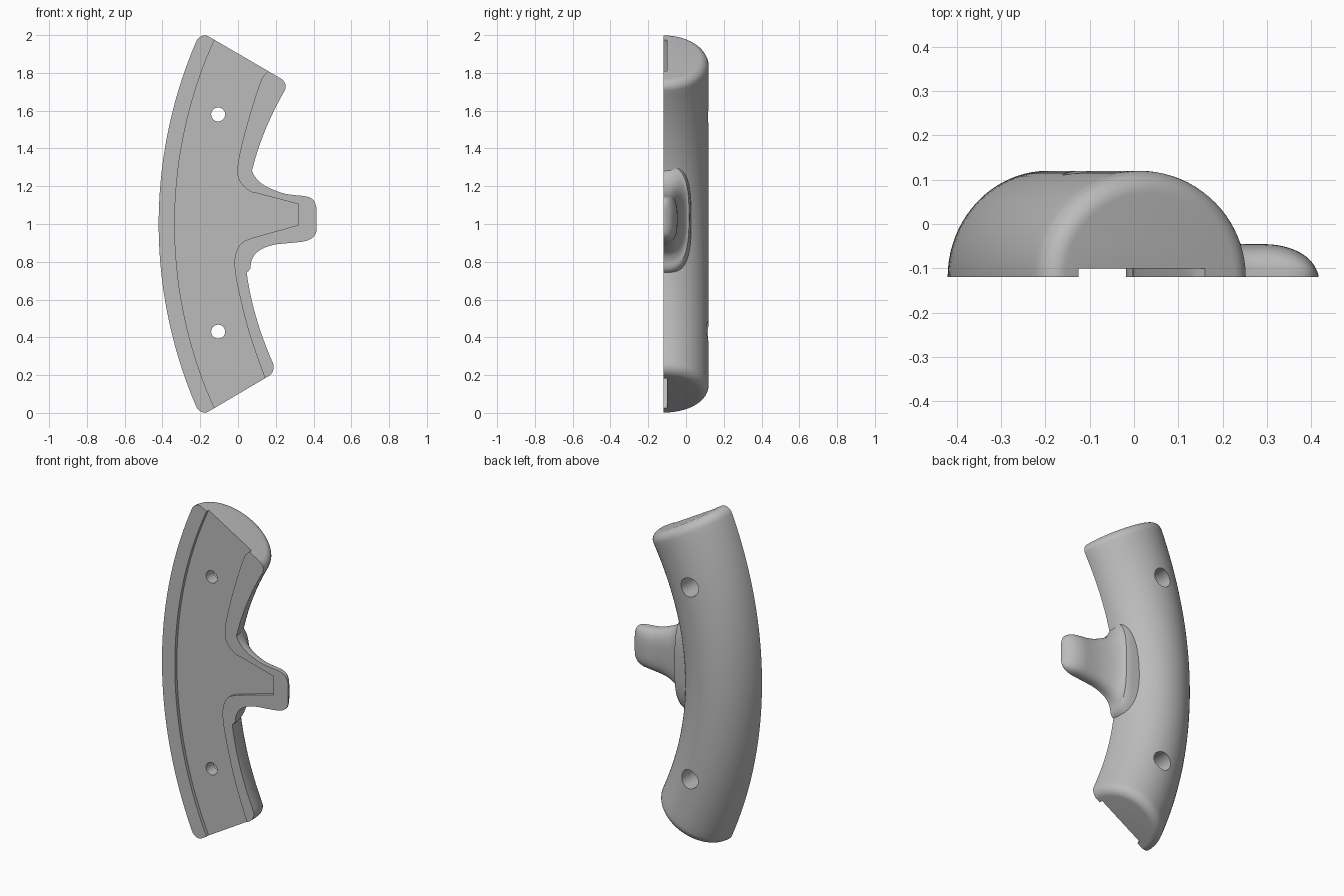
import bpy, bmesh, math
from mathutils import Vector

FRONT = -0.12            # flat mating face
ARC_X, ARC_Z = 2.03, 1.0  # centre of the long outer curve

if "Cube" in bpy.data.objects:
    bpy.data.objects.remove(bpy.data.objects["Cube"])

grey = bpy.data.materials.new("plain grey")
grey.use_nodes = True
colour = (0.5, 0.5, 0.5, 1)
grey.diffuse_color = colour
grey.node_tree.nodes["Principled BSDF"].inputs["Base Color"].default_value = colour


def make_object(name, bm):
    bmesh.ops.recalc_face_normals(bm, faces=bm.faces)
    mesh = bpy.data.meshes.new(name)
    bm.to_mesh(mesh)
    bm.free()
    mesh.materials.append(grey)
    obj = bpy.data.objects.new(name, mesh)
    bpy.context.collection.objects.link(obj)
    return obj


def smooth_path(points, steps=5):
    """Catmull-Rom curve through points of any dimension."""
    pts = [Vector(p) for p in points]
    pts = [pts[0] * 2 - pts[1]] + pts + [pts[-1] * 2 - pts[-2]]
    out = []
    for a, b, c, d in zip(pts, pts[1:], pts[2:], pts[3:]):
        for i in range(steps):
            t = i / steps
            out.append(0.5 * (2 * b + (c - a) * t + (2 * a - 5 * b + 4 * c - d) * t * t
                              + (3 * b - a - 3 * c + d) * t ** 3))
    return out + [pts[-2]]


def loft(name, rows, power, n=32):
    """Skin half-oval sections; each row is (start xz, end xz, height)."""
    bm = bmesh.new()
    rings = []
    for a, b, h in rows:
        ring = []
        for i in range(n + 1):
            ang = math.pi * i / n
            c, s = math.cos(ang), max(math.sin(ang), 0)
            c = math.copysign(abs(c) ** (2 / power), c)
            s = 0 if i in (0, n) else s ** (2 / power)
            p = a.lerp(b, (1 - c) / 2)
            ring.append(bm.verts.new((p.x, FRONT + h * s, p.y)))
        rings.append(ring)
    for r, q in zip(rings, rings[1:]):
        for i in range(n + 1):
            j = (i + 1) % (n + 1)
            bm.faces.new((r[i], r[j], q[j], q[i]))
    bm.faces.new(rings[0])
    bm.faces.new(rings[-1])
    return make_object(name, bm)


def prism(name, outline, y0, y1):
    bm = bmesh.new()
    face = bm.faces.new([bm.verts.new((x, y0, z)) for x, z in outline])
    ext = bmesh.ops.extrude_face_region(bm, geom=[face])["geom"]
    bmesh.ops.translate(bm, vec=(0, y1 - y0, 0),
                        verts=[v for v in ext if isinstance(v, bmesh.types.BMVert)])
    return make_object(name, bm)


def combine(target, tool, operation):
    mod = target.modifiers.new(operation.lower(), "BOOLEAN")
    mod.operation, mod.solver, mod.object = operation, "EXACT", tool
    tool.hide_render = True
    bpy.context.view_layer.objects.active = target
    bpy.ops.object.modifier_apply(modifier=mod.name)
    bpy.data.objects.remove(tool)


# Curved grip: half-oval sections between outer arc and inner edge, rounded ends
def grip_row(t, shrink):
    ang = math.asin(1.018 / 2.45) * (2 * t - 1)
    outer = Vector((ARC_X - 2.45 * math.cos(ang), ARC_Z + 2.45 * math.sin(ang)))
    low, mid, high = Vector((0.205, 0.22)), Vector((-0.17, 1.02)), Vector((0.27, 1.745))
    inner = low * (1 - t) ** 2 + mid * 2 * t * (1 - t) + high * t * t
    side = (inner - outer).normalized() * shrink
    return outer + side, inner - side, 0.24 - shrink


R = 0.05
ends = []
for i in range(9):
    ang = math.pi / 2 * i / 8
    ends.append((R * (1 - math.cos(ang)) / 1.8, R * (1 - math.sin(ang))))
rows = [grip_row(t, s) for t, s in ends]
t0 = ends[-1][0]
rows += [grip_row(t0 + (1 - 2 * t0) * i / 48, 0) for i in range(1, 48)]
rows += [grip_row(1 - t, s) for t, s in reversed(ends)]
grip = loft("handle_grip", rows, 2, 40)

# Side tab flaring into the grip: x, lower z, upper z, height
stations = [(-.04, .70, 1.36, .15), (.055, .75, 1.32, .14), (.07, .80, 1.29, .125),
            (.09, .84, 1.25, .11), (.13, .87, 1.21, .093), (.19, .89, 1.18, .08),
            (.25, .897, 1.16, .075), (.31, .903, 1.152, .074), (.35, .908, 1.148, .066),
            (.38, .918, 1.14, .052), (.40, .932, 1.125, .035), (.412, .95, 1.10, .015),
            (.416, .965, 1.08, .003)]
tab = loft("side_tab", [(Vector((x, lo)), Vector((x, hi)), h)
                        for x, lo, hi, h in smooth_path(stations, 3)], 3)
combine(grip, tab, "UNION")

# Shallow recess in the flat face, open at both ends
outline = []
for i in range(41):
    ang = math.asin(1.06 / 2.365) * (i / 20 - 1)
    outline.append((ARC_X - 2.365 * math.cos(ang), ARC_Z + 2.365 * math.sin(ang)))
upper = [(.2, 1.84), (.156, 1.805), (.12, 1.755), (.06, 1.57), (.015, 1.40),
         (-.003, 1.29), (.01, 1.225), (.06, 1.175), (.1, 1.163)]
lower = [(.07, .925), (.02, .9), (-.01, .85), (-.018, .78), (0, .66),
         (.06, .42), (.14, .19), (.17, .1)]
outline += [tuple(p) for p in smooth_path(upper)] + [(.32, 1.105), (.32, .995)]
outline += [tuple(p) for p in smooth_path(lower)]
combine(grip, prism("recess_cutter", outline, -0.2, -0.10), "DIFFERENCE")

# Two screw holes with wider bores at the back
for z in (1.58, 0.43):
    for radius, y0 in ((0.037, -0.3), (0.056, -0.03)):
        circle = [(-0.105 + radius * math.cos(math.tau * k / 32),
                   z + radius * math.sin(math.tau * k / 32)) for k in range(32)]
        combine(grip, prism("hole_cutter", circle, y0, 0.3), "DIFFERENCE")

bpy.ops.object.select_all(action="DESELECT")
grip.select_set(True)
bpy.context.view_layer.objects.active = grip
bpy.ops.object.shade_smooth_by_angle(angle=math.radians(35))
